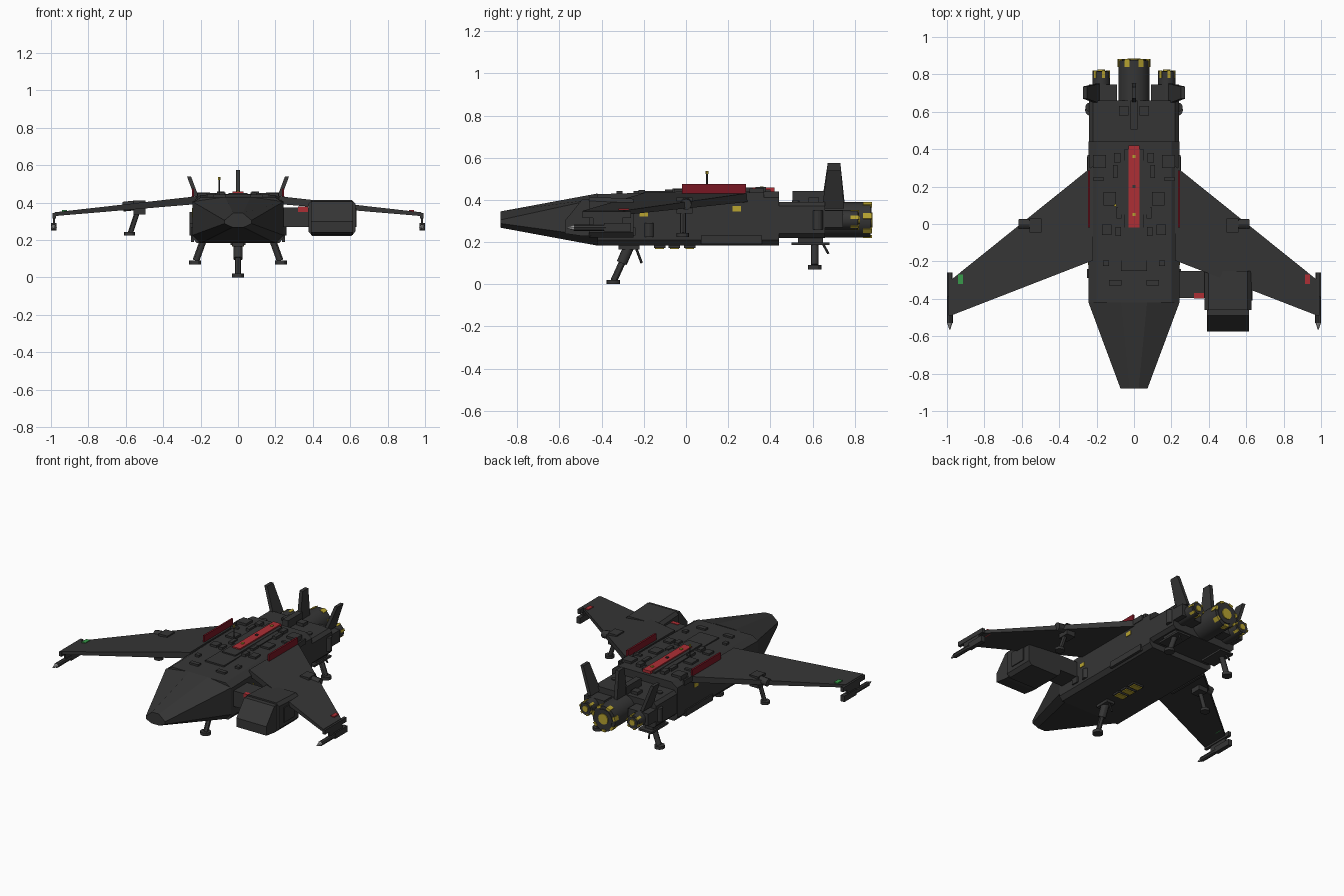
import bpy, bmesh, math
from mathutils import Vector


def material(name, rgb):
    m = bpy.data.materials.new(name)
    m.diffuse_color = (*rgb, 1)
    return m


DARK = material("charcoal", (0.036, 0.036, 0.036))
RED = material("signal_red", (0.42, 0.028, 0.036))
DEEP = material("deep_red", (0.19, 0.008, 0.016))
YEL = material("yellow", (0.48, 0.37, 0.03))
GRN = material("green", (0.04, 0.33, 0.07))
GREY = material("light_grey", (0.45, 0.45, 0.45))


def finish(name, bm, mat):
    bmesh.ops.recalc_face_normals(bm, faces=bm.faces)
    me = bpy.data.meshes.new(name)
    bm.to_mesh(me)
    bm.free()
    me.materials.append(mat)
    ob = bpy.data.objects.new(name, me)
    bpy.context.collection.objects.link(ob)
    return ob


def loft(name, rings, mat=DARK):
    """Skin a list of equal-length point rings and cap the ends."""
    bm = bmesh.new()
    vs = [[bm.verts.new(p) for p in r] for r in rings]
    n = len(rings[0])
    for a, b in zip(vs, vs[1:]):
        for i in range(n):
            j = (i + 1) % n
            bm.faces.new((a[i], a[j], b[j], b[i]))
    bm.faces.new(vs[0])
    bm.faces.new(vs[-1])
    return finish(name, bm, mat)


def hull(name, sections, mat=DARK, cx=0):
    """Sections are (y, half outline of (x, z)), mirrored across x = cx."""
    return loft(name, [[(cx + x, y, z) for x, z in h] +
                       [(cx - x, y, z) for x, z in reversed(h)] for y, h in sections], mat)


def box(name, x0, x1, y0, y1, z0, z1, mat=DARK):
    return loft(name, [[(x0, y0, z), (x1, y0, z), (x1, y1, z), (x0, y1, z)] for z in (z0, z1)], mat)


def rod(name, a, b, r0, r1=None, mat=DARK, n=12):
    a, b = Vector(a), Vector(b)
    r1 = r0 if r1 is None else r1
    bm = bmesh.new()
    bmesh.ops.create_cone(bm, cap_ends=True, segments=n, radius1=r0, radius2=r1, depth=(b - a).length)
    rot = (b - a).to_track_quat('Z', 'Y')
    for v in bm.verts:
        v.co = rot @ v.co + (a + b) / 2
    ob = finish(name, bm, mat)
    if n > 8:
        bpy.context.view_layer.objects.active = ob
        bpy.ops.object.select_all(action='DESELECT')
        ob.select_set(True)
        bpy.ops.object.shade_smooth_by_angle()
    return ob


def sbox(name, s, x0, x1, *rest):
    return box(name, *sorted((s * x0, s * x1)), *rest)


# Fuselage: wedge nose, main body, stepped tail
hull("nose", [(-0.88, [(.025, .345), (.072, .305), (.072, .288), (.03, .268)]),
              (-0.42, [(.07, .43), (.243, .405), (.243, .225), (.2, .183)])])
hull("body", [(-0.42, [(.2, .427), (.243, .40), (.243, .21), (.22, .183)]),
              (0.0, [(.2, .44), (.243, .41), (.243, .21), (.22, .183)]),
              (0.44, [(.2, .44), (.243, .41), (.243, .21), (.22, .183)])])
hull("tail", [(0.44, [(.22, .39), (.24, .37), (.24, .24), (.22, .22)]),
              (0.66, [(.22, .39), (.24, .37), (.24, .24), (.22, .22)])])

# Spine strip, raised deck plates and antenna
box("spine_base", -.05, .05, -.1, .4, .43, .45)
box("deck_plate", -.07, .07, -.25, -.02, .42, .442)
box("deck_plate_rear", -.085, .085, .05, .34, .43, .447)
box("spine_strip", -.029, .029, -.02, .42, .44, .458, RED)
for y, m in ((.36, YEL), (.2, DARK), (.05, YEL)):
    box("spine_stud", -.008, .008, y - .008, y + .008, .455, .464, m)
rod("antenna", (-.1, .1, .44), (-.1, .1, .525), .004, n=6)
rod("antenna_tip", (-.1, .1, .522), (-.1, .1, .537), .007, mat=YEL, n=6)

# Deck boxes: x centre, y centre, width, length, height
DECK = [(.185, .335, .07, .07, .455), (.19, .24, .055, .02, .45), (.09, .355, .035, .05, .46),
        (.13, .135, .065, .07, .452), (.145, -.03, .05, .055, .452), (.15, -.21, .03, .03, .447),
        (.1, -.315, .065, .03, .442), (.1, .28, .025, .07, .458), (.08, .06, .025, .06, .455),
        (.085, -.04, .03, .05, .455)]
for s in (-1, 1):
    for x, y, w, l, h in DECK:
        sbox("deck_box", s, x - w / 2, x + w / 2, y - l / 2, y + l / 2, .415, h)
    rod("tail_disc", (s * .17, .52, .385), (s * .17, .52, .397), .018)
    sbox("tail_box", s, .03, .08, .58, .63, .38, .41)

# Parts on both sides
for s in (-1, 1):
    # Forward-swept wing
    loft("wing", [[(s * x, y0, zt - t), (s * x, y0, zt), (s * x, y1, zt), (s * x, y1, zt - t)]
                  for x, y0, y1, zt, t in ((.22, -.195, .31, .434, .042), (.98, -.49, -.30, .348, .02))])
    sbox("wing_root_panel", s, .235, .247, -.02, .285, .425, .475, DEEP)
    sbox("wing_root_mount", s, .236, .248, .28, .37, .40, .435)
    sbox("tip_light", s, .915, .942, -.32, -.27, .333, .36, RED if s > 0 else GRN)
    # Wing tip rail and gun
    sbox("tip_rail", s, .972, .992, -.49, -.26, .315, .345)
    sbox("tip_pylon", s, .978, .99, -.44, -.30, .28, .32)
    sbox("tip_pod", s, .971, .999, -.39, -.26, .25, .29)
    rod("tip_gun", (s * .985, -.53, .268), (s * .985, -.38, .268), .016, n=8)
    rod("tip_gun_point", (s * .985, -.565, .268), (s * .985, -.53, .268), .003, .014, GREY, 8)
    # Wing leg
    sbox("wing_leg_housing", s, .495, .56, -.045, .03, .335, .412)
    rod("wing_leg_hinge", (s * .55, .0, .385), (s * .615, .0, .378), .026)
    rod("wing_leg", (s * .535, -.015, .36), (s * .575, -.015, .24), .014)
    rod("wing_foot", (s * .58, -.015, .225), (s * .58, -.015, .243), .03)
    # Rear leg
    sbox("rear_leg_plate", s, .12, .22, .5, .68, .185, .198)
    sbox("rear_leg_mount", s, .15, .21, .53, .65, .195, .23)
    rod("rear_leg", (s * .185, .61, .2), (s * .225, .61, .09), .018)
    rod("rear_leg_brace", (s * .185, .65, .19), (s * .195, .675, .145), .006, n=6)
    rod("rear_foot", (s * .23, .61, .07), (s * .23, .61, .09), .032)
    # Hull side fittings
    sbox("side_tank", s, .235, .252, .07, .36, .19, .23)
    rod("side_drum", (s * .235, -.175, .225), (s * .235, -.175, .29), .024)
    sbox("side_block", s, .235, .252, -.29, -.24, .23, .27)
    rod("tail_drum", (s * .235, .625, .26), (s * .235, .625, .35), .025)
    sbox("side_marker", s, .24, .247, .22, .262, .345, .372, YEL)
    sbox("front_marker", s, .24, .247, -.22, -.18, .32, .345, YEL)
    # Canted side fin
    loft("side_fin", [[(s * (x - .011), y0, z), (s * (x + .011), y0, z),
                       (s * (x + .011), y1, z), (s * (x - .011), y1, z)]
                      for x, y0, y1, z in ((.195, .645, .75, .36), (.262, .67, .735, .54))])
    sbox("fin_mount", s, .09, .24, .655, .745, .27, .35)

# Centre fin and its fairing
loft("centre_fin", [[(-.012, y0, z), (.012, y0, z), (.012, y1, z), (-.012, y1, z)]
                    for y0, y1, z in ((.64, .755, .36), (.672, .732, .575))])
box("fin_fairing", -.02, .02, .505, .66, .385, .443)


def engine(name, x, z, r, y1, count):
    rod(name + "_casing", (x, .65, z), (x, y1, z), r, n=24)
    rod(name + "_ring", (x, y1 - .002, z), (x, y1 + .004, z), r * .75, n=24)
    rod(name + "_core", (x, y1, z), (x, y1 + .01, z), r * .42, mat=YEL, n=16)
    # Yellow blocks spaced around the rim
    for i in range(count):
        a = math.tau * (i + .25) / count
        d, t = Vector((math.cos(a), 0, math.sin(a))), Vector((-math.sin(a), 0, math.cos(a)))
        c = Vector((x, 0, z))
        w = r * .17
        loft(name + "_rim_block", [[c + d * q + t * (e * w) + Vector((0, y, 0))
                                   for q, e in ((r * .86, -1), (r * 1.035, -1), (r * 1.035, 1), (r * .86, 1))]
                                  for y in (y1 - .035, y1 + .006)], YEL)


engine("main_engine", 0, .305, .084, .875, 7)
for s in (-1, 1):
    engine("side_engine", s * .175, .305, .046, .815, 6)

# Front leg
box("front_leg_mount", -.03, .03, -.32, -.22, .165, .19)
rod("front_leg_upper", (0, -.27, .18), (0, -.305, .10), .025)
rod("front_leg_lower", (0, -.295, .12), (0, -.343, .015), .016)
rod("front_leg_brace", (0, -.24, .18), (0, -.21, .10), .006, n=6)
rod("front_foot", (0, -.345, 0), (0, -.345, .02), .033)

# Belly lights
for y in (-.125, -.055, .018):
    box("belly_light_frame", -.04, .04, y - .027, y + .027, .172, .186)
    box("belly_light", -.032, .032, y - .021, y + .021, .166, .174, YEL)

# Offset cockpit pod on its arm
box("pod_arm", .235, .39, -.395, -.25, .27, .375)
box("pod_arm_light", .32, .375, -.398, -.37, .35, .378, RED)
hull("pod", [(-.46, [(.105, .415), (.125, .395), (.125, .245), (.105, .222)]),
             (-.25, [(.105, .405), (.125, .385), (.125, .245), (.105, .222)])], cx=.502)
hull("pod_front", [(-.575, [(.112, .30), (.112, .29), (.112, .25), (.112, .24)]),
                   (-.49, [(.112, .405), (.112, .38), (.112, .25), (.112, .228)]),
                   (-.45, [(.112, .405), (.112, .38), (.112, .25), (.112, .228)])], cx=.502)
box("pod_side_panel", .622, .633, -.41, -.30, .27, .37)
